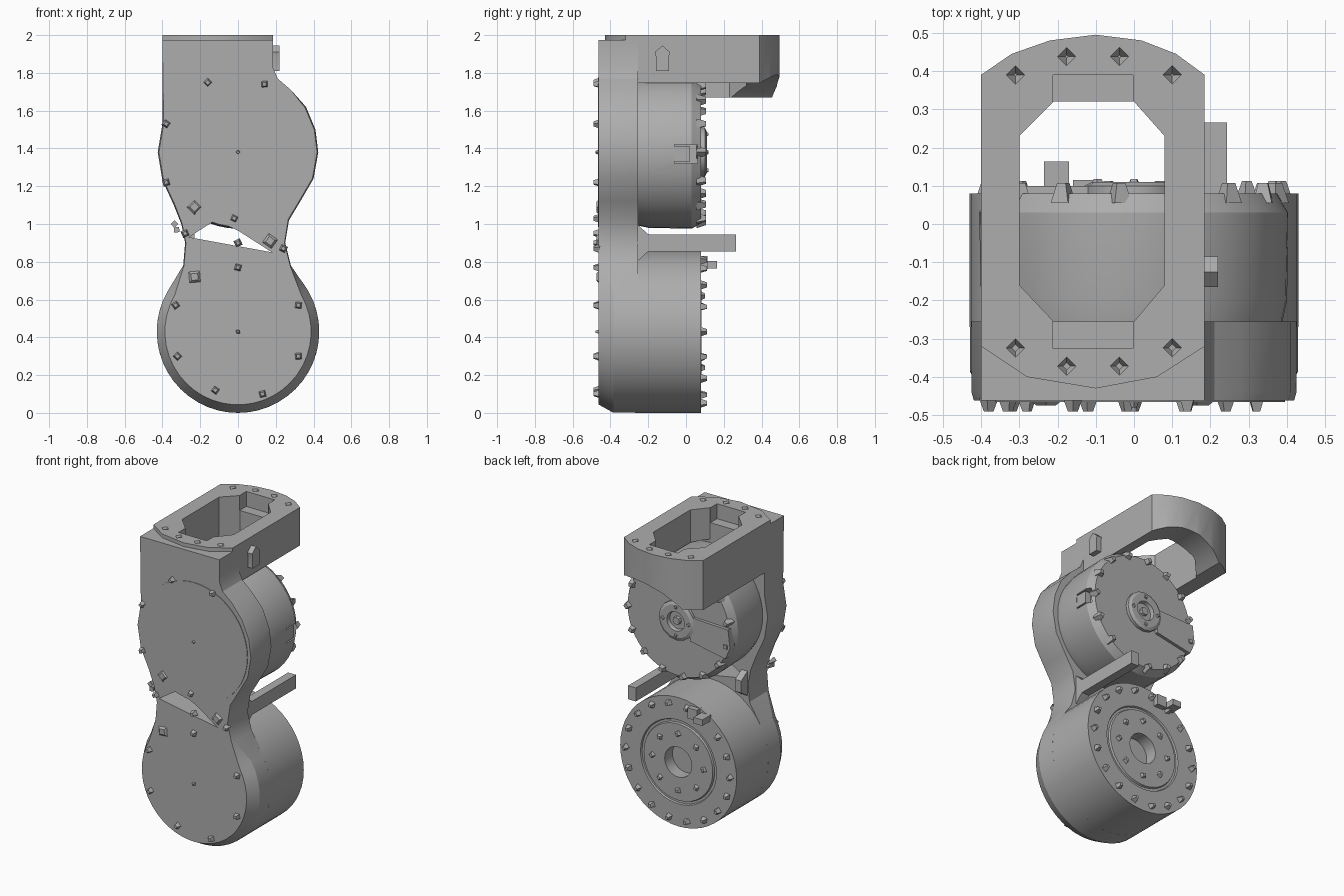
import bpy, bmesh, math
from mathutils import Matrix, Vector

if "Cube" in bpy.data.objects:
    bpy.data.objects.remove(bpy.data.objects["Cube"])

grey = bpy.data.materials.new("plain grey")
grey.use_nodes = True
grey.diffuse_color = (0.42, 0.42, 0.42, 1)
grey.node_tree.nodes["Principled BSDF"].inputs["Base Color"].default_value = grey.diffuse_color

LOW, HIGH = 0.43, 1.38          # heights of the two motor axes


def finish(bm, name):
    bmesh.ops.recalc_face_normals(bm, faces=bm.faces)
    mesh = bpy.data.meshes.new(name)
    bm.to_mesh(mesh)
    bm.free()
    mesh.materials.append(grey)
    ob = bpy.data.objects.new(name, mesh)
    bpy.context.collection.objects.link(ob)
    return ob


def loft(name, loops):
    """Skin a list of matching closed loops and cap both ends."""
    bm = bmesh.new()
    rings = [[bm.verts.new(p) for p in loop] for loop in loops]
    n = len(rings[0])
    for a, b in zip(rings, rings[1:]):
        for i in range(n):
            bm.faces.new((a[i], a[(i + 1) % n], b[(i + 1) % n], b[i]))
    bm.faces.new(rings[0])
    bm.faces.new(rings[-1])
    return finish(bm, name)


def prism(name, outline, lo, hi, axis="z"):
    place = {"x": lambda a, b, d: (d, a, b),
             "y": lambda a, b, d: (a, d, b),
             "z": lambda a, b, d: (a, b, d)}[axis]
    return loft(name, [[place(a, b, d) for a, b in outline] for d in (lo, hi)])


def box(name, x0, x1, y0, y1, z0, z1):
    return prism(name, [(x0, y0), (x1, y0), (x1, y1), (x0, y1)], z0, z1)


def circle(cx, cz, r, n, start=0, end=360):
    steps = n if end - start == 360 else n - 1
    angles = [math.radians(start + (end - start) * i / steps) for i in range(n)]
    return [(cx + r * math.cos(a), cz + r * math.sin(a)) for a in angles]


def turned(name, cz, profile, n=48):
    """Round solid along y from (radius, y) pairs."""
    return loft(name, [[(x, y, z) for x, z in circle(0, cz, r, n)] for r, y in profile])


def cut(target, cutter):
    mod = target.modifiers.new("cut", "BOOLEAN")
    mod.operation, mod.solver, mod.object = "DIFFERENCE", "EXACT", cutter
    bpy.context.view_layer.update()
    deps = bpy.context.evaluated_depsgraph_get()
    mesh = bpy.data.meshes.new_from_object(target.evaluated_get(deps))
    target.modifiers.clear()
    target.data = mesh


def drop(*obs):
    for ob in obs:
        bpy.data.objects.remove(ob)


def studs(name, points, y, size, depth, n=4):
    """Small pointed screw heads standing on a face at depth y."""
    bm = bmesh.new()
    for i, (x, z) in enumerate(points):
        m = (Matrix.Translation((x, y + depth / 2, z)) @ Matrix.Rotation(i * 0.7, 4, "Y")
             @ Matrix.Rotation(math.copysign(math.pi / 2, -depth), 4, "X"))
        bmesh.ops.create_cone(bm, cap_ends=True, segments=n, radius1=size,
                              radius2=size * 0.5, depth=abs(depth), matrix=m)
    return finish(bm, name)


# Front housing: figure-eight plate with a square shoulder
right = [(.28, .78), (.25, .9), (.27, 1.02), (.33, 1.12), (.40, 1.24), (.425, 1.38),
         (.41, 1.5), (.36, 1.62), (.28, 1.71), (.21, 1.77), (.185, 1.83), (.185, 1.975)]
left = [(-.4, 1.975), (-.4, 1.53), (-.425, 1.38), (-.40, 1.23), (-.34, 1.1),
        (-.30, 1.0), (-.28, .9), (-.29, .78)]
outline = circle(0, LOW, .43, 30, 150, 390) + right + left


def chamfered(p):
    x, z = p
    k = .9 if z < .7 else .985 if z < 1.7 else 1
    c = LOW if z < .7 else HIGH if z > 1 else z
    return x * k, c + (z - c) * k


housing = loft("front_housing", [
    [(*chamfered(p)[:1], -.462, chamfered(p)[1]) for p in outline],
    [(x, -.385 if z < .7 else -.44, z) for x, z in outline],
    [(x, -.255, z) for x, z in outline]])
gap = prism("gap_cutter", [(-.26, .93), (-.12, 1.02), (0, .965), (.18, .85)], -.6, -.1, "y")
cut(housing, gap)

# Upper front cover rim
turned("upper_front_cover", HIGH, [(.395, -.45), (.395, -.466)])

# Lower motor with stepped, bored rear face
lower = turned("lower_motor", LOW, [(.43, -.27), (.43, .08), (.28, .08), (.275, .07),
                                    (.26, .07), (.255, .082), (.1, .082), (.1, .0)])
# Upper motor with chamfered rear rim and rear hub
upper = turned("upper_motor", HIGH, [(.385, -.27), (.40, -.2), (.405, .03), (.375, .08)])
turned("upper_hub", HIGH, [(.13, .07), (.13, .1), (.11, .11), (.065, .11), (.06, .085)], 16)
turned("hub_pin", HIGH, [(.03, .07), (.025, .105)], 8)
prism("rear_cable_cover", [(-.1, 1.43), (-.1, 1.27), (-.36, 1.22), (-.395, 1.3), (-.38, 1.42)],
      .05, .1, "y")
socket = box("socket_cutter", .36, .5, -.06, .06, 1.32, 1.42)
cut(upper, socket)
box("side_connector", .34, .40, -.06, .02, 1.33, 1.41)

# Top bracket: round-ended frame, hollowed and cut to clear the motor
frame = [(-.4, .39), (-.32, .445), (-.22, .48), (-.1, .495), (.02, .48), (.11, .445), (.185, .39),
         (.185, -.32), (.06, -.4), (-.1, -.43), (-.28, -.4), (-.4, -.32)]
bracket = prism("top_bracket", frame, 1.67, 2.0)
window = prism("window_cutter", [(-.3, .23), (-.21, .32), (0, .32), (.08, .23), (.08, -.16),
                                 (0, -.255), (-.21, -.255), (-.3, -.16)], 1.4, 2.2)
notch = box("notch_cutter", -.212, -.002, -.325, .39, 1.9, 2.2)
clearance = turned("clearance_cutter", HIGH, [(.41, -.7), (.41, .7)], 64)
for tool in (clearance, window, notch):
    cut(bracket, tool)
cut(housing, notch)

# Screw pits in the bracket top
bm = bmesh.new()
for x, dy in ((-.31, .357), (-.176, .405), (-.038, .405), (.1, .357)):
    for side in (1, -1):
        bmesh.ops.create_cone(bm, cap_ends=True, segments=4, radius1=.004, radius2=.027,
                              depth=.04, matrix=Matrix.Translation((x, .033 + side * dy, 1.985)))
pits = finish(bm, "pit_cutter")
cut(bracket, pits)
drop(gap, socket, window, notch, clearance, pits)

# Pointed latch on the bracket side
prism("side_latch", [(-.16, 1.81), (-.09, 1.81), (-.09, 1.89), (-.085, 1.91), (-.125, 1.945),
                     (-.165, 1.91), (-.16, 1.89)], .17, .22, "x")

# Arm and neck ribs between the motors
arm = [(-.27, .79), (-.2, .855), (.265, .855), (.265, .945), (-.2, .945), (-.27, 1.01)]
prism("cable_arm", arm, .185, .243, "x")
rib = [(-.3, .79), (-.19, .86), (-.19, .94), (-.3, 1.01)]
prism("neck_rib", rib, -.275, -.23, "x")

# Screw heads on the front face
front = [(-.16, 1.75), (.14, 1.74), (-.38, 1.53), (-.38, 1.22), (-.02, 1.03), (0, .9), (0, .77),
         (-.33, .57), (.32, .57), (-.32, .3), (.32, .3), (-.12, .12), (.13, .1),
         (.24, .87), (-.28, .95)]
studs("front_screws", front, -.455, .026, -.035)
studs("front_pegs", [(-.23, 1.09), (-.23, .72), (.17, .91)], -.455, .05, -.02)
studs("axis_pins", [(0, HIGH), (0, LOW)], -.46, .014, -.02)
studs("neck_screws", [(-.335, 1.0), (-.325, .97)], -.45, .02, .06)

# Screw rings on the rear faces
studs("lower_rim_screws", circle(0, LOW, .385, 18), .075, .026, .037)
studs("lower_flange_screws", circle(0, LOW, .19, 8), .075, .026, .025)
studs("upper_rim_screws", circle(0, HIGH, .37, 15), .055, .035, .052)
studs("hub_screws", circle(0, HIGH, .095, 4), .1, .02, .018)

# Connector plugs above the lower motor
box("lower_connector", -.235, -.17, .07, .163, .765, .805)
box("lower_plug", -.16, -.09, .06, .115, .76, .83)

# Keep hard edges crisp, round the turned faces
for ob in bpy.context.scene.objects:
    ob.select_set(ob.type == "MESH")
bpy.context.view_layer.objects.active = housing
bpy.ops.object.shade_smooth_by_angle(angle=math.radians(25))
